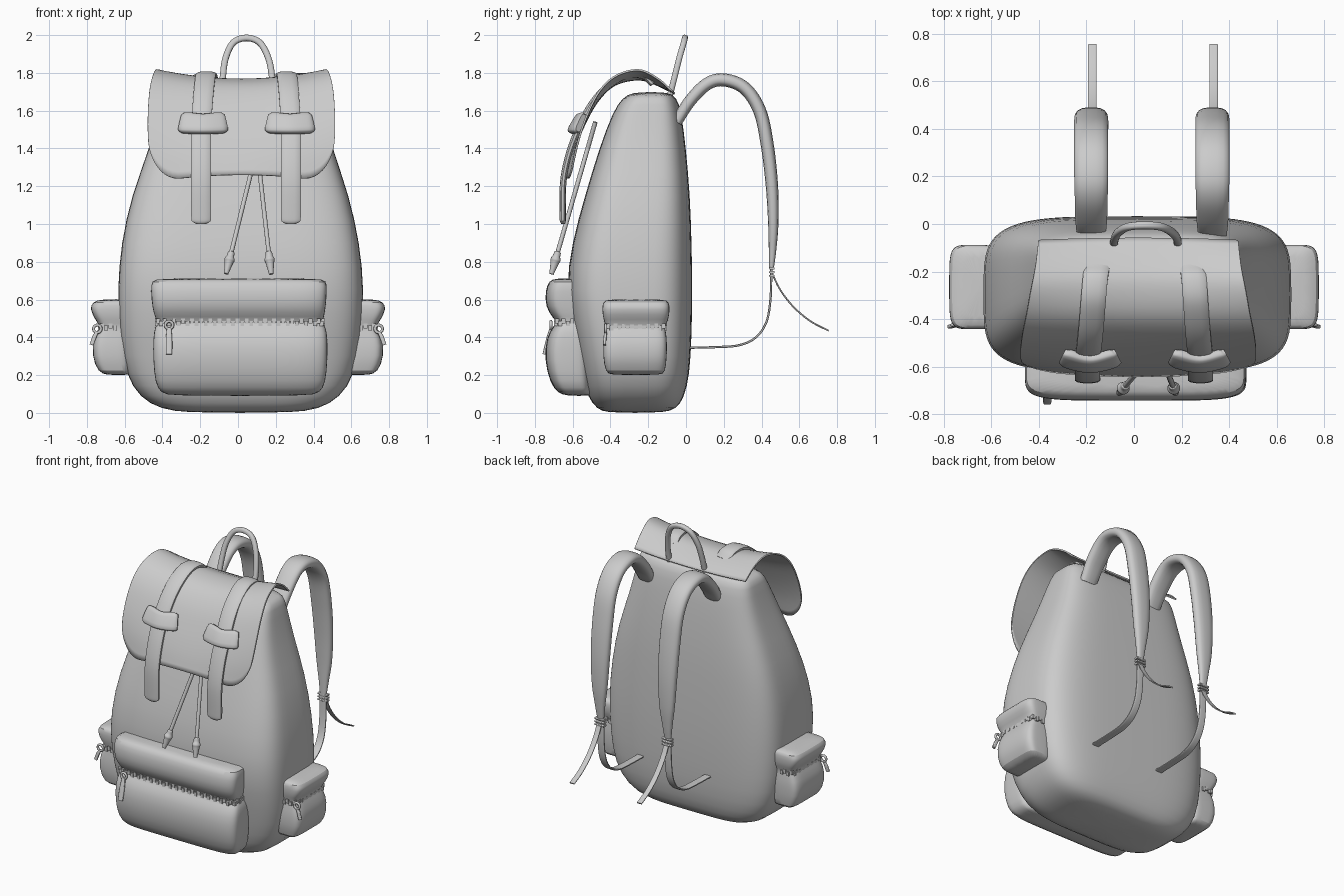
import bpy, bmesh, math
from mathutils import Vector

if "Cube" in bpy.data.objects:
    bpy.data.objects.remove(bpy.data.objects["Cube"])


def finish(name, bm, subsurf=0, thickness=0):
    bmesh.ops.recalc_face_normals(bm, faces=bm.faces)
    me = bpy.data.meshes.new(name)
    bm.to_mesh(me)
    bm.free()
    ob = bpy.data.objects.new(name, me)
    bpy.context.collection.objects.link(ob)
    bpy.context.view_layer.objects.active = ob
    for o in bpy.context.selected_objects:
        o.select_set(False)
    ob.select_set(True)
    bpy.ops.object.shade_smooth_by_angle(angle=math.radians(50))
    if thickness:
        m = ob.modifiers.new("thickness", 'SOLIDIFY')
        m.thickness = thickness
        m.offset = 0
    if subsurf:
        m = ob.modifiers.new("smooth", 'SUBSURF')
        m.levels = m.render_levels = subsurf
    return ob


def at(pts, f):
    """Catmull-Rom point at fraction f of a list of tuples."""
    n = len(pts) - 1
    i = min(int(f * n), n - 1)
    t = f * n - i
    ext = lambda a, b: tuple(2 * p - q for p, q in zip(a, b))
    p1, p2 = pts[i], pts[i + 1]
    p0 = pts[i - 1] if i > 0 else ext(p1, p2)
    p3 = pts[i + 2] if i + 2 <= n else ext(p2, p1)
    return [0.5 * (2 * b + (c - a) * t + (2 * a - 5 * b + 4 * c - d) * t * t
                   + (3 * b - a - 3 * c + d) * t ** 3) for a, b, c, d in zip(p0, p1, p2, p3)]


def super_ring(seg, n):
    out = []
    for k in range(seg):
        a = 2 * math.pi * (k + 0.5) / seg
        c, s = math.cos(a), math.sin(a)
        out.append((math.copysign(abs(c) ** (2 / n), c), math.copysign(abs(s) ** (2 / n), s)))
    return out


def skin(bm, rings):
    for r, q in zip(rings, rings[1:]):
        for k in range(len(r)):
            j = (k + 1) % len(r)
            bm.faces.new((r[k], r[j], q[j], q[k]))
    bm.faces.new(rings[0])
    bm.faces.new(rings[-1])


def loft(name, sections, n=4, seg=32):
    """Stack of rounded rectangles: z, x0, x1, y0, y1."""
    bm = bmesh.new()
    rings = [[bm.verts.new(((x0 + x1) / 2 + c * (x1 - x0) / 2, (y0 + y1) / 2 + s * (y1 - y0) / 2, z))
              for c, s in super_ring(seg, n)] for z, x0, x1, y0, y1 in sections]
    skin(bm, rings)
    return finish(name, bm, subsurf=1)


def sweep(name, pts, side=(1, 0, 0), n=2.6, steps=6, seg=12):
    """Strap along points x, y, z, width, thickness; width lies along side."""
    bm = bmesh.new()
    count = (len(pts) - 1) * steps
    samples = [at(pts, i / count) for i in range(count + 1)]
    rings = []
    for i, p in enumerate(samples):
        t = (Vector(samples[min(i + 1, count)][:3]) - Vector(samples[max(i - 1, 0)][:3])).normalized()
        a = Vector(side)
        a = (a - t * a.dot(t)).normalized()
        b = t.cross(a)
        rings.append([bm.verts.new(Vector(p[:3]) + a * p[3] / 2 * c + b * p[4] / 2 * s)
                      for c, s in super_ring(seg, n)])
    skin(bm, rings)
    return finish(name, bm)


def zipper(name, path, pitch=0.024):
    """Alternating teeth along a polyline."""
    bm = bmesh.new()
    k = 0
    for a, b in zip(path, path[1:]):
        a, b = Vector(a), Vector(b)
        m = max(1, round((b - a).length / pitch))
        for i in range(m):
            c = a.lerp(b, (i + 0.5) / m) + Vector((0, 0, 0.006 if k % 2 else -0.006))
            vs = bmesh.ops.create_cube(bm, size=0.02)['verts']
            for v in vs:
                v.co.z *= 1.3
                v.co += c
            k += 1
    finish(name, bm)


def puller(name, x, y, z, tip, w):
    bpy.ops.mesh.primitive_torus_add(location=(x, y, z), rotation=(math.pi / 2, 0, 0), major_radius=0.02,
                                     minor_radius=0.008, major_segments=16, minor_segments=8)
    bpy.context.object.name = name + "_ring"
    bpy.ops.object.shade_smooth()
    tx, ty, tz = tip
    sweep(name + "_tab", [(x, y, z - 0.015, w * .7, .014), ((x + tx) / 2, (y + ty) / 2, (z + tz) / 2, w, .016),
                          (tx, ty, tz, w, .016)], n=4)


# main bag
loft("bag_body", [
    (0.0, -.27, .29, -.42, -.12), (.02, -.41, .43, -.47, -.05), (.08, -.52, .54, -.52, -.01),
    (.2, -.595, .62, -.55, .02), (.4, -.63, .655, -.59, .03), (.65, -.64, .67, -.64, .035),
    (.9, -.62, .645, -.605, .03), (1.15, -.565, .59, -.535, .022), (1.4, -.47, .5, -.46, .0),
    (1.6, -.415, .45, -.385, -.025), (1.67, -.4, .435, -.335, -.05), (1.7, -.36, .4, -.28, -.09)], n=4.2, seg=40)

# top flap: rows run from the back edge over the top and down the front
mid = [(-.06, 1.69), (-.15, 1.735), (-.25, 1.765), (-.38, 1.735), (-.475, 1.64), (-.55, 1.5), (-.605, 1.37), (-.64, 1.26)]
rim = [(-.07, 1.7), (-.15, 1.77), (-.25, 1.815), (-.37, 1.785), (-.46, 1.7), (-.53, 1.56), (-.58, 1.4), (-.61, 1.22)]
half = [(.42,), (.435,), (.465,), (.49,), (.495,), (.47,)]
bm = bmesh.new()
rows, cols = 28, 36
grid = []
for j in range(cols + 1):
    u = math.sin(math.pi / 2 * (2 * j / cols - 1))
    e = max(0, abs(u) - .68) / .32
    end = 1 - .17 * (1 - math.sqrt(max(0, 1 - e * e)))
    col = []
    for i in range(rows + 1):
        v = end * i / rows
        a, b = at(mid, v), at(rim, v)
        y, z = (p + (q - p) * u * u for p, q in zip(a, b))
        col.append(bm.verts.new((.018 + u * at(half, v)[0], y, z)))
    grid.append(col)
for c, d in zip(grid, grid[1:]):
    for i in range(rows):
        bm.faces.new((c[i], d[i], d[i + 1], c[i + 1]))
finish("top_flap", bm, thickness=.01)

# closing straps over the flap, each with a bowed keeper pad
for tag, x0, x1, xk in (("left", -.155, -.195, -.185), ("right", .245, .28, .275)):
    yz = [(-.18, 1.745), (-.23, 1.785), (-.32, 1.785), (-.42, 1.725), (-.5, 1.635), (-.567, 1.51), (-.62, 1.37),
          (-.65, 1.22), (-.652, 1.04)]
    pts = [(x0 + (x1 - x0) * min(1, i / 5), y, z, .108, .035) for i, (y, z) in enumerate(yz)]
    pts += [(x1, -.651, 1.012, .09, .03), (x1, -.65, 1.0, .05, .02)]
    sweep("closing_strap_" + tag, pts)
    sweep("strap_keeper_" + tag, [(xk - .117, -.555, 1.535, .1, .035), (xk - .09, -.568, 1.535, .118, .045),
                                  (xk, -.587, 1.53, .112, .045), (xk + .09, -.568, 1.535, .118, .045),
                                  (xk + .117, -.555, 1.535, .1, .035)], side=(0, .5, .87), n=4)

# drawstring cords with toggles
for tag, a, b in (("left", .135, -.04), ("right", .085, .165)):
    top, low = Vector((a, -.48, 1.54)), Vector((b, -.685, .83))
    d = (low - top) / (low - top).length
    sweep("drawstring_" + tag, [(*top.lerp(low, f), .024, .024) for f in (0, .33, .66, 1)], n=2, seg=10)
    sweep("drawstring_tip_" + tag, [(*(low + d * s), w, w) for s, w in
                                    ((-.025, .025), (-.02, .036), (0, .04), (.02, .055), (.04, .045), (.1, .024))],
          n=2)

# front pocket, pinched at its zip
loft("front_pocket", [(z, a, b, y, -.5) for z, a, b, y in (
    (.09, -.36, .38, -.63), (.105, -.41, .435, -.68), (.16, -.44, .465, -.72), (.28, -.45, .475, -.75),
    (.4, -.45, .475, -.74), (.455, -.44, .465, -.705), (.48, -.425, .445, -.685), (.505, -.44, .455, -.705),
    (.56, -.455, .465, -.745), (.65, -.462, .472, -.745), (.7, -.458, .468, -.725), (.713, -.43, .44, -.69))],
     n=5, seg=40)
zipper("front_zip", [(-.43, -.59, .48), (-.43, -.66, .48), (-.4, -.69, .48), (.42, -.69, .48), (.45, -.66, .48),
                     (.45, -.59, .48)])
puller("front_zip_pull", -.365, -.715, .465, (-.365, -.752, .31), .034)

# side pockets
for tag, s in (("right", 1), ("left", -1)):
    loft("side_pocket_" + tag, [(z, s * .57, s * x, a, b) for z, x, a, b in (
        (.2, .69, -.4, -.13), (.213, .74, -.425, -.11), (.3, .775, -.442, -.1), (.41, .765, -.435, -.1),
        (.455, .725, -.42, -.115), (.49, .755, -.438, -.092), (.55, .785, -.445, -.085), (.588, .772, -.44, -.09),
        (.602, .72, -.42, -.11))], n=5)
    zipper("side_zip_" + tag, [(s * .64, -.425, .455), (s * .71, -.425, .455), (s * .73, -.405, .455),
                               (s * .73, -.125, .455), (s * .71, -.11, .455), (s * .64, -.11, .455)], pitch=.022)
    puller("side_zip_pull_" + tag, s * .745, -.425, .445, (s * .775, -.432, .36), .022)

# carry handle
sweep("carry_handle", [(x, y, z, .032, .034) for x, y, z in (
    (-.085, -.085, 1.68), (-.08, -.06, 1.78), (-.065, -.035, 1.88), (-.025, -.012, 1.96), (.045, -.006, 1.985),
    (.115, -.012, 1.96), (.16, -.035, 1.88), (.18, -.06, 1.78), (.185, -.085, 1.68))], side=(0, 1, -.25))

# padded shoulder straps, buckles, lower webbing and loose tails
for tag, x in (("left", -.18), ("right", .33)):
    sweep("shoulder_strap_" + tag, [(x, y, z, w, t) for y, z, w, t in (
        (-.05, 1.54, .12, .06), (.02, 1.65, .135, .065), (.11, 1.74, .14, .068), (.2, 1.763, .145, .07),
        (.31, 1.72, .145, .07), (.39, 1.6, .145, .07), (.43, 1.42, .145, .07), (.455, 1.2, .135, .066),
        (.462, 1.0, .11, .055), (.458, .86, .07, .04), (.452, .76, .045, .025))], seg=16)
    for z in (.725, .745, .765):
        sweep("strap_buckle_%s_%d" % (tag, z * 1000), [(x - .035, .455, z, .013, .03), (x + .035, .455, z, .013, .03)],
              side=(0, 0, 1), n=4, steps=1)
    sweep("lower_webbing_" + tag, [(x, y, z, .05, .012) for y, z in (
        (.452, .77), (.447, .6), (.425, .48), (.37, .4), (.28, .358), (.15, .348), (.02, .345))], n=5)
    sweep("strap_tail_" + tag, [(x + .005, y, z, .036, .009) for y, z in (
        (.455, .74), (.5, .65), (.57, .56), (.66, .485), (.755, .435))], n=5)
